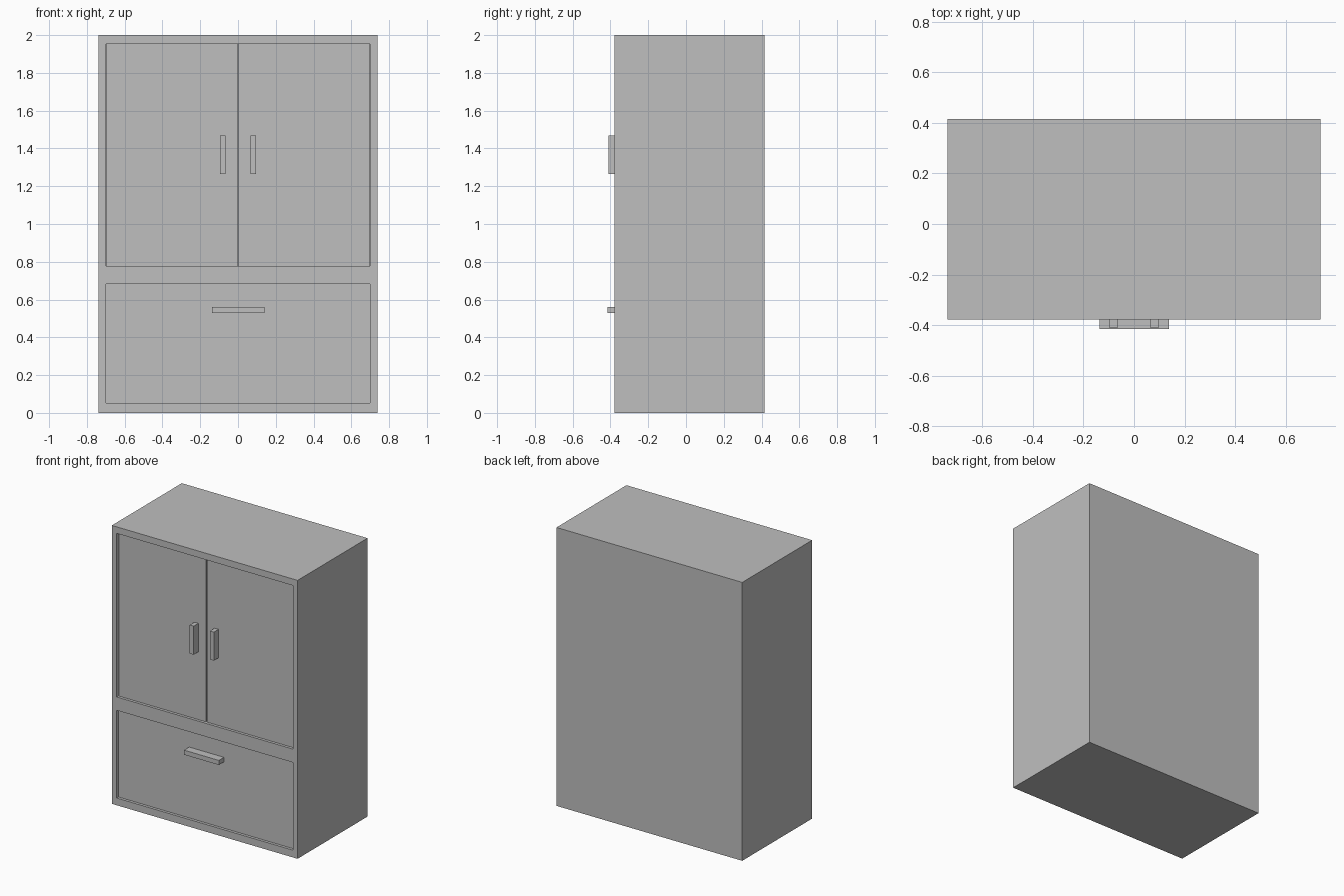
import bpy

default = bpy.data.objects.get("Cube")
if default:
    bpy.data.objects.remove(default, do_unlink=True)

# One plain grey for every part
grey = bpy.data.materials.new("plain_grey")
grey.use_nodes = True
colour = (0.52, 0.52, 0.52, 1)
grey.diffuse_color = colour
grey.node_tree.nodes["Principled BSDF"].inputs["Base Color"].default_value = colour


def box(name, x, y, z):
    """Box spanning the given (low, high) range on each axis."""
    spans = (x, y, z)
    bpy.ops.mesh.primitive_cube_add(size=1, location=[(a + b) / 2 for a, b in spans])
    obj = bpy.context.object
    obj.name = name
    obj.scale = [b - a for a, b in spans]
    bpy.ops.object.transform_apply(location=False, rotation=False, scale=True)
    obj.data.materials.append(grey)
    return obj


def cut(target, x, y, z):
    """Sink a rectangular recess into the target."""
    cutter = box("recess_cutter", x, y, z)
    cutter.hide_render = True
    mod = target.modifiers.new("recess", 'BOOLEAN')
    mod.operation = 'DIFFERENCE'
    mod.solver = 'EXACT'
    mod.object = cutter
    bpy.context.view_layer.objects.active = target
    bpy.ops.object.modifier_apply(modifier=mod.name)
    bpy.data.objects.remove(cutter, do_unlink=True)


FRONT, BACK, HALF = -0.378, 0.416, 0.738
PANEL = FRONT + 0.02      # face of doors and drawer
DEEP = FRONT + 0.04       # floor of the door opening
OPEN = 0.70               # half width of both openings
GAP = 0.003
DOOR_Z = (0.778, 1.953)
DRAWER_Z = (0.052, 0.682)

# Carcass with the door opening and the drawer recess
carcass = box("carcass", (-HALF, HALF), (FRONT, BACK), (0, 2))
cut(carcass, (-OPEN, OPEN), (FRONT - 0.1, DEEP), DOOR_Z)
cut(carcass, (-OPEN, OPEN), (FRONT - 0.1, PANEL), DRAWER_Z)

# Pair of doors with upright handles
for side, s in (("left", 1), ("right", -1)):
    box(side + "_door", sorted((s * GAP, s * (OPEN - GAP))), (PANEL, DEEP), DOOR_Z)
    box(side + "_door_handle", sorted((s * 0.065, s * 0.096)),
        (-0.411, PANEL), (1.264, 1.469))

# Drawer pull
box("drawer_handle", (-0.137, 0.139), (-0.416, PANEL), (0.528, 0.561))
